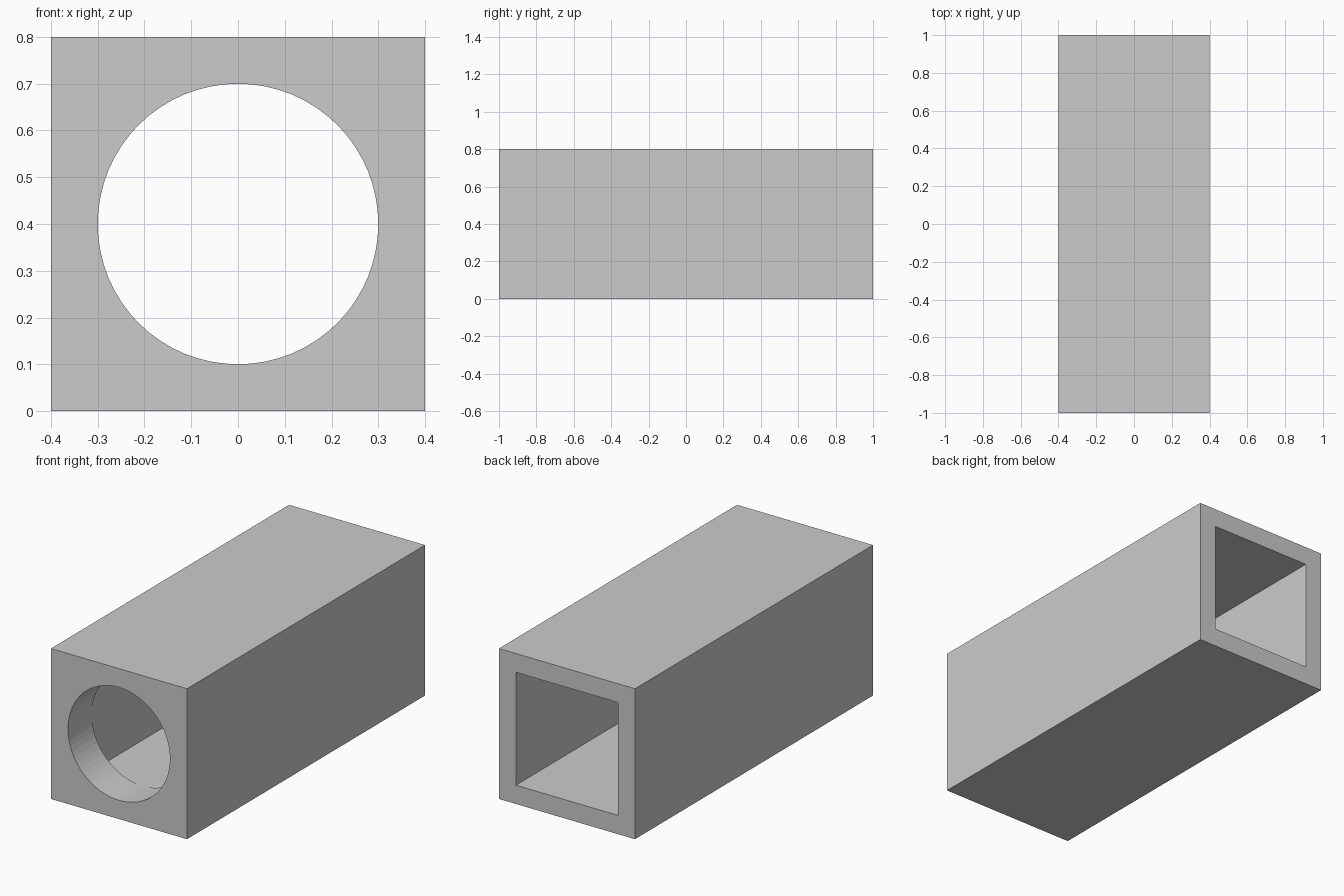
import bpy, bmesh
from math import sin, cos, tau, radians

if "Cube" in bpy.data.objects:
    bpy.data.objects.remove(bpy.data.objects["Cube"])

SEGMENTS = 64
CENTRE_Z = 0.4


def ring(bm, half, y, square):
    """Closed loop around the y axis: a circle, or the same points pushed out to a square."""
    verts = []
    for i in range(SEGMENTS):
        c, s = cos(tau * i / SEGMENTS), sin(tau * i / SEGMENTS)
        r = half / max(abs(c), abs(s)) if square else half
        verts.append(bm.verts.new((r * c, y, CENTRE_Z + r * s)))
    return verts


bm = bmesh.new()

# Section path: outer shell, round front opening, then the square bore to the back
path = [
    (0.4, 1.0, True),
    (0.4, -1.0, True),
    (0.3, -1.0, False),
    (0.3, -0.8, False),
    (0.3, -0.8, True),
    (0.3, 1.0, True),
]
rings = [ring(bm, *p) for p in path]
for k, a in enumerate(rings):
    b = rings[(k + 1) % len(rings)]
    for i in range(SEGMENTS):
        j = (i + 1) % SEGMENTS
        bm.faces.new((a[i], a[j], b[j], b[i]))

# Join the points where the circle touches the square, then merge flat areas
bmesh.ops.remove_doubles(bm, verts=bm.verts[:], dist=1e-5)
bmesh.ops.dissolve_limit(bm, angle_limit=radians(1), verts=bm.verts[:], edges=bm.edges[:])
bmesh.ops.recalc_face_normals(bm, faces=bm.faces[:])

mesh = bpy.data.meshes.new("square_tube")
bm.to_mesh(mesh)
bm.free()
tube = bpy.data.objects.new("square_tube", mesh)
bpy.context.collection.objects.link(tube)
